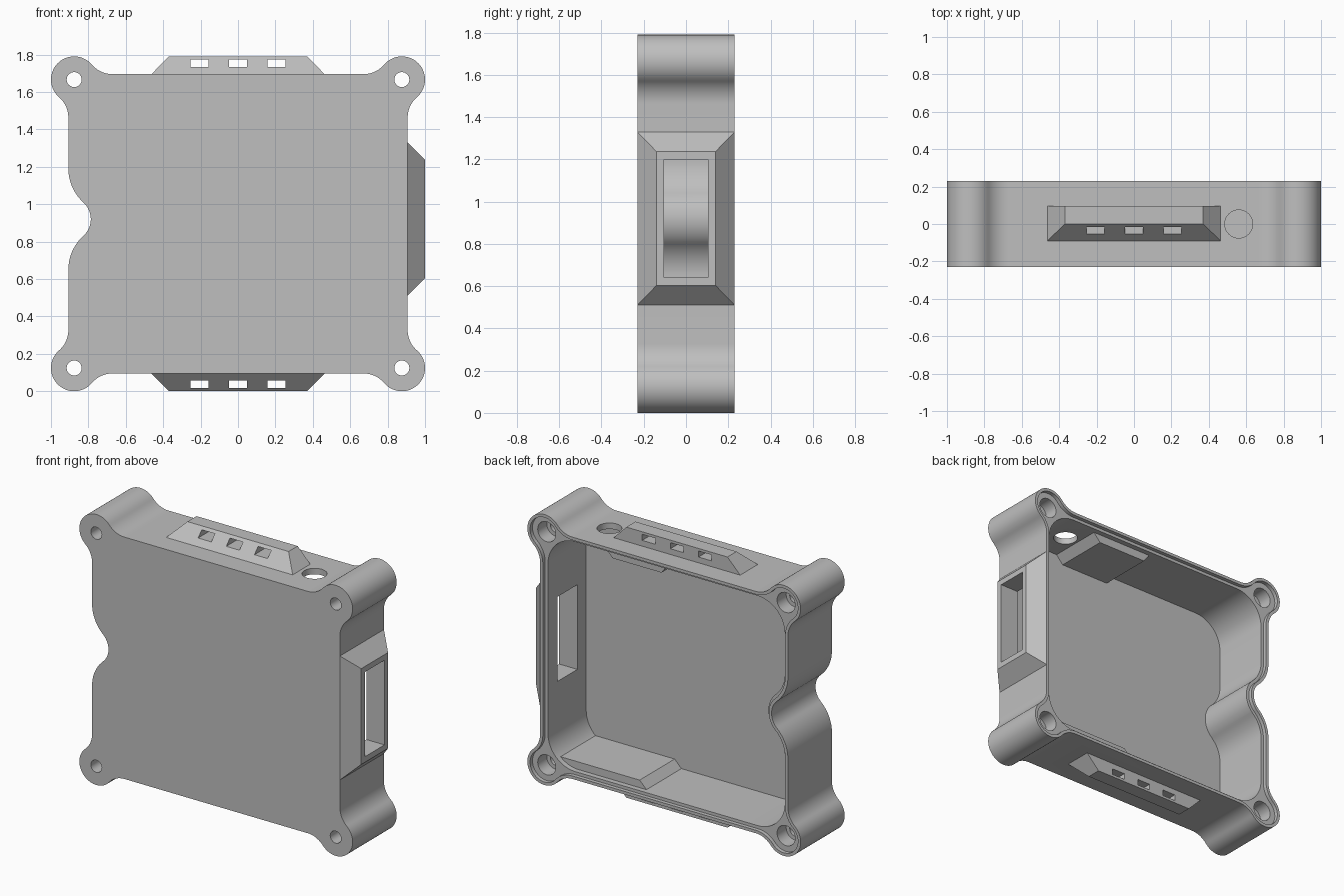
import bpy, bmesh
from math import atan2, pi, sqrt, sin, cos

if "Cube" in bpy.data.objects:
    bpy.data.objects.remove(bpy.data.objects["Cube"], do_unlink=True)

W, H, CZ, D = 0.907, 0.80, 0.895, 0.23   # half width, half height, centre height, half depth
EX, EZ, ER, FR = 0.876, 0.771, 0.124, 0.145   # screw ear centre and radius, fillet radius
WALL, LIP, FLOOR = 0.04, 0.02, 0.035

grey = bpy.data.materials.new("light_grey_plastic")
grey.use_nodes = True
colour = (0.52, 0.52, 0.52, 1)
grey.diffuse_color = colour
grey.node_tree.nodes["Principled BSDF"].inputs["Base Color"].default_value = colour


def arc(cx, cz, r, a0, a1, n=12):
    return [(cx + r * cos(a0 + (a1 - a0) * i / n), cz + r * sin(a0 + (a1 - a0) * i / n))
            for i in range(n + 1)]


def quadrants(corner, notch):
    """Mirror one corner into a full loop, with the finger notch on the -x side."""
    def flip(sx, sz):
        pts = [(x * sx, z * sz) for x, z in corner]
        return pts if sx * sz > 0 else pts[::-1]
    return flip(1, 1) + flip(-1, 1) + notch + flip(-1, -1) + flip(1, -1)


def notch_path(d):
    nz, nr, h = 0.025, 0.12, 0.27
    q = (h * h - nr * nr) / (2 * nr)
    a = atan2(h, q)
    return (arc(q - W, nz + h, q - d, pi, pi + a)
            + arc(-W, nz, nr + d, a, -a, 20)[1:-1]
            + arc(q - W, nz - h, q - d, pi - a, pi))


def outline(d):
    """Outer profile with ears, offset inwards by d."""
    f1z = EZ - sqrt((FR + ER) ** 2 - (W + FR - EX) ** 2)
    f2x = EX - sqrt((FR + ER) ** 2 - (H + FR - EZ) ** 2)
    a1 = atan2(EZ - f1z, EX - W - FR)
    a2 = atan2(EZ - H - FR, EX - f2x)
    corner = (arc(W + FR, f1z, FR + d, pi, a1)
              + arc(EX, EZ, ER - d, a1 - pi, a2 + pi, 28)[1:-1]
              + arc(f2x, H + FR, FR + d, a2, -pi / 2))
    return quadrants(corner, notch_path(d))


def cavity_outline(d, r=0.2):
    return quadrants(arc(W - d - r, H - d - r, r, 0, pi / 2, 16), notch_path(d))


def make(name, bm):
    bmesh.ops.recalc_face_normals(bm, faces=bm.faces[:])
    mesh = bpy.data.meshes.new(name)
    bm.to_mesh(mesh)
    bm.free()
    mesh.materials.append(grey)
    ob = bpy.data.objects.new(name, mesh)
    bpy.context.collection.objects.link(ob)
    return ob


def prism(name, pts, y0, y1):
    bm = bmesh.new()
    face = bm.faces.new([bm.verts.new((x, y0, z + CZ)) for x, z in pts])
    new = bmesh.ops.extrude_face_region(bm, geom=[face])["geom"]
    bmesh.ops.translate(bm, vec=(0, y1 - y0, 0),
                        verts=[v for v in new if isinstance(v, bmesh.types.BMVert)])
    return make(name, bm)


def hull(name, pts):
    bm = bmesh.new()
    for p in pts:
        bm.verts.new(p)
    bmesh.ops.convex_hull(bm, input=bm.verts[:])
    bmesh.ops.dissolve_limit(bm, angle_limit=0.01, verts=bm.verts[:], edges=bm.edges[:])
    return make(name, bm)


def box(name, x0, x1, y0, y1, z0, z1):
    return hull(name, [(x, y, z) for x in (x0, x1) for y in (y0, y1) for z in (z0, z1)])


def disc(x, z, r, y0, y1):
    return prism("round_cutter", arc(x, z, r, 0, 2 * pi, 32)[:-1], y0, y1)


def combine(part, operation):
    mod = case.modifiers.new(operation, 'BOOLEAN')
    mod.operation, mod.solver, mod.object = operation, 'EXACT', part
    bpy.ops.object.modifier_apply(modifier=mod.name)
    bpy.data.objects.remove(part, do_unlink=True)


# Case body
case = prism("enclosure_case", outline(0), -D, D)
bpy.context.view_layer.objects.active = case
case.select_set(True)

# Raised connector frame on the left side
frame = [(x, y * sy, 0.92 + z * sz) for x, y, z in
         ((W - 0.012, D, 0.41), (W, D, 0.41), (1.0, 0.14, 0.317))
         for sy in (-1, 1) for sz in (-1, 1)]
combine(hull("connector_frame", frame), 'UNION')

# Sloped hoods on the top and bottom
for s in (-1, 1):
    hood = []
    for sx in (-1, 1):
        for h in (H - 0.015, H):
            hood += [(sx * 0.463, y, CZ + s * h) for y in (-0.09, 0.095)]
        hood += [(sx * 0.37, y, CZ + s * CZ) for y in (0, 0.095)]
    combine(hull("vent_hood", hood), 'UNION')

# Inner cavity, then the shallow lid recess at the back
combine(prism("cavity_cutter", cavity_outline(WALL), FLOOR - D, D + 0.1), 'DIFFERENCE')
combine(prism("lid_recess_cutter", outline(LIP), D - 0.025, D + 0.1), 'DIFFERENCE')

# Raised pads inside the bottom and top walls
inner_y = (-D + 0.02, 0.17)
combine(hull("bottom_pad", [(x, y, z) for y in inner_y for x, z in
                            ((0.17, 0.125), (0.17, 0.135), (0.22, 0.185), (0.88, 0.185), (0.88, 0.125))]), 'UNION')
combine(hull("top_pad", [(x, y, z) for y in inner_y for x, z in
                         ((0.02, 1.67), (0.02, 1.655), (0.06, 1.60), (0.42, 1.60), (0.47, 1.655), (0.47, 1.67))]), 'UNION')

# Connector window
combine(box("window_cutter", 0.8, 1.1, -0.103, 0.103, 0.64, 1.20), 'DIFFERENCE')

# Three slots through each hood
for s in (-1, 1):
    for x in (-0.206, 0, 0.206):
        z = CZ + s * 0.858
        combine(box("slot_cutter", x - 0.048, x + 0.048, -0.2, 0.2, z - 0.02, z + 0.02), 'DIFFERENCE')

# Screw holes with counterbores from the back
for sx in (-1, 1):
    for sz in (-1, 1):
        combine(disc(sx * EX, sz * EZ, 0.04, -D - 0.1, D + 0.1), 'DIFFERENCE')
        combine(disc(sx * EX, sz * EZ, 0.066, D - 0.12, D + 0.1), 'DIFFERENCE')

# Round cable hole in the top wall
bm = bmesh.new()
bmesh.ops.create_cone(bm, cap_ends=True, segments=40, radius1=0.075, radius2=0.075, depth=0.2)
bmesh.ops.translate(bm, verts=bm.verts[:], vec=(0.56, 0, CZ + H))
combine(make("cable_hole_cutter", bm), 'DIFFERENCE')

bpy.ops.object.shade_smooth_by_angle(angle=0.5)
